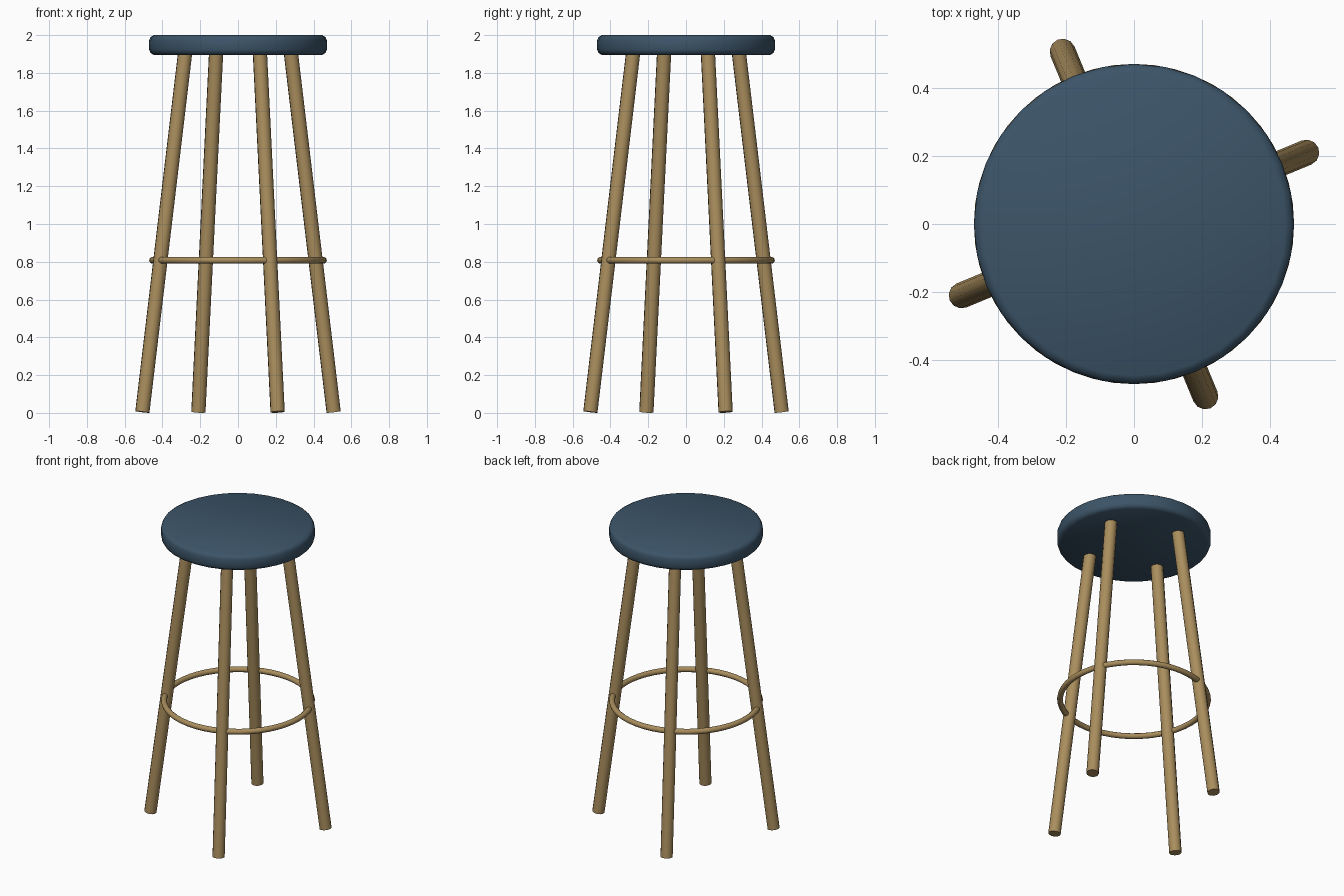
import bpy, bmesh, math
from mathutils import Vector

cube = bpy.data.objects.get("Cube")
if cube:
    bpy.data.objects.remove(cube, do_unlink=True)


def material(name, color):
    m = bpy.data.materials.new(name)
    m.use_nodes = True
    m.diffuse_color = (*color, 1)
    m.node_tree.nodes["Principled BSDF"].inputs["Base Color"].default_value = (*color, 1)
    return m


wood = material("warm wood", (0.40, 0.27, 0.11))
blue = material("slate blue", (0.045, 0.09, 0.14))


def finish(name, mat, angle):
    """Name, colour and smooth the active object."""
    ob = bpy.context.object
    ob.name = ob.data.name = name
    ob.data.materials.append(mat)
    bpy.ops.object.shade_smooth_by_angle(angle=math.radians(angle))
    return ob


def lathe(name, profile, sides, mat, angle):
    """Spin an (r, z) profile about z; r = 0 closes to a point."""
    bm = bmesh.new()
    verts = [bm.verts.new((r, 0, z)) for r, z in profile]
    edges = [bm.edges.new(pair) for pair in zip(verts, verts[1:])]
    bmesh.ops.spin(bm, geom=verts + edges, cent=(0, 0, 0), axis=(0, 0, 1),
                   angle=math.tau, steps=sides)
    bmesh.ops.remove_doubles(bm, verts=bm.verts, dist=1e-4)
    bmesh.ops.recalc_face_normals(bm, faces=bm.faces)
    me = bpy.data.meshes.new(name)
    bm.to_mesh(me)
    bm.free()
    ob = bpy.data.objects.new(name, me)
    bpy.context.collection.objects.link(ob)
    bpy.ops.object.select_all(action="DESELECT")
    ob.select_set(True)
    bpy.context.view_layer.objects.active = ob
    return finish(name, mat, angle)


# Round padded seat with softened rims
lathe("seat", [(0, 1.895), (0.445, 1.895), (0.463, 1.905), (0.47, 1.922),
               (0.47, 1.973), (0.463, 1.99), (0.445, 2.0), (0, 2.0)], 32, blue, 60)

# Four splayed legs
LEG_RADIUS = 0.038
for i, side in enumerate(("left_back", "right_back", "right_front", "left_front")):
    a = math.radians(22.5 + 90 * i)
    out = Vector((math.cos(a), math.sin(a), 0))
    foot = out * 0.548 + Vector((0, 0, 0.005))
    top = out * 0.3 + Vector((0, 0, 1.93))
    axis = top - foot
    bpy.ops.mesh.primitive_cylinder_add(vertices=12, radius=LEG_RADIUS, depth=axis.length,
                                        location=(foot + top) / 2)
    leg = bpy.context.object
    leg.rotation_euler = (0, math.atan2(-0.248, axis.z), a)
    finish("leg_" + side, wood, 50)

# Foot ring
bpy.ops.mesh.primitive_torus_add(major_radius=0.452, minor_radius=0.018,
                                 major_segments=48, minor_segments=10,
                                 location=(0, 0, 0.808))
finish("foot_ring", wood, 60)
